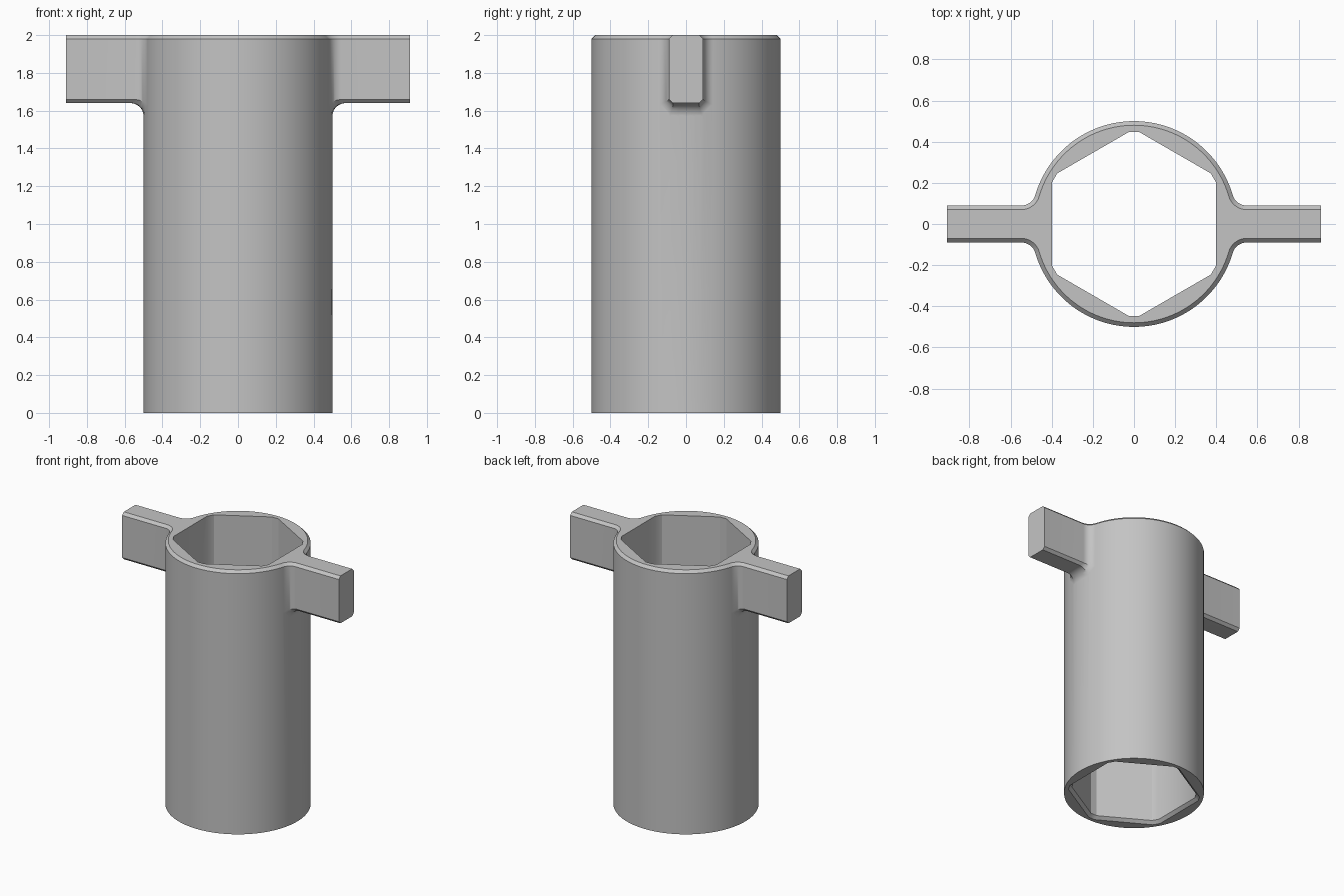
import bpy, bmesh
from math import sin, cos, acos, radians, pi
from mathutils import Vector

if "Cube" in bpy.data.objects:
    bpy.data.objects.remove(bpy.data.objects["Cube"], do_unlink=True)

HEIGHT, RADIUS, CHAMFER = 2.0, 0.5, 0.02
ARM_END, ARM_HALF, ARM_BOTTOM, FILLET = 0.91, 0.09, 1.64, 0.07

grey = bpy.data.materials.new("plain grey")
grey.use_nodes = True
grey.diffuse_color = (0.55, 0.55, 0.55, 1)
grey.node_tree.nodes["Principled BSDF"].inputs["Base Color"].default_value = grey.diffuse_color


def loft(name, rings):
    """Closed solid through rings with equal point counts."""
    bm = bmesh.new()
    loops = [[bm.verts.new(p) for p in ring] for ring in rings]
    for a, b in zip(loops, loops[1:]):
        for i in range(len(a)):
            j = (i + 1) % len(a)
            bm.faces.new((a[i], a[j], b[j], b[i]))
    bm.faces.new(loops[0])
    bm.faces.new(loops[-1])
    bmesh.ops.recalc_face_normals(bm, faces=bm.faces)
    mesh = bpy.data.meshes.new(name)
    bm.to_mesh(mesh)
    bm.free()
    mesh.materials.append(grey)
    ob = bpy.data.objects.new(name, mesh)
    bpy.context.collection.objects.link(ob)
    return ob


def ring(radius, z, angles):
    return [(radius * cos(a), radius * sin(a), z) for a in angles]


def combine(target, tool, operation):
    mod = target.modifiers.new(operation, 'BOOLEAN')
    mod.operation, mod.object, mod.solver = operation, tool, 'EXACT'
    bpy.context.view_layer.objects.active = target
    bpy.ops.object.modifier_apply(modifier=mod.name)
    bpy.data.objects.remove(tool, do_unlink=True)


# Round outer body with a chamfered top rim
round_angles = [2 * pi * i / 128 for i in range(128)]
socket = loft("socket_body", [ring(RADIUS, 0, round_angles),
                              ring(RADIUS, HEIGHT - CHAMFER, round_angles),
                              ring(RADIUS - CHAMFER, HEIGHT, round_angles)])

# Arm section: y, z, wall radius, fillet radius, outward offset direction
K = 0.4142
inner = ARM_HALF - CHAMFER
half = [(inner, HEIGHT, RADIUS - CHAMFER, FILLET + CHAMFER, 1, 0),
        (ARM_HALF, HEIGHT - CHAMFER, RADIUS, FILLET, 1, 0),
        (ARM_HALF, ARM_BOTTOM + CHAMFER, RADIUS, FILLET, 1, -K),
        (inner, ARM_BOTTOM, RADIUS, FILLET, K, -1),
        (inner / 2, ARM_BOTTOM, RADIUS, FILLET, K / 2, -1)]
section = half + [(0, ARM_BOTTOM, RADIUS, FILLET, 0, -1)]
section += [(-y, z, R, r, -my, mz) for y, z, R, r, my, mz in reversed(half)]


def fillet_point(item, t):
    """Point on a ball rolling between the arm (t=0) and the round wall (t=1)."""
    y, z, R, r, my, mz = item
    cy = y + r * my
    centre = Vector((((R + r) ** 2 - cy ** 2) ** 0.5, cy, z + r * mz))
    to_arm = Vector((0, -my, -mz))
    to_wall = Vector((-centre.x, -centre.y, 0)).normalized()
    ang = acos(to_arm.dot(to_wall))
    return centre + r * (to_arm * sin((1 - t) * ang) + to_wall * sin(t * ang)) / sin(ang)


# Two opposite arms, flared into the body
STEPS = 10
for side in (1, -1):
    rings = [[Vector((ARM_END, s[0], s[1])) for s in section]]
    rings += [[fillet_point(s, i / STEPS) for s in section] for i in range(STEPS + 1)]
    rings.append([Vector((p.x * 0.93, p.y * 0.93, p.z)) for p in rings[-1]])
    arm = loft("arm", [[(side * p.x, side * p.y, p.z) for p in r] for r in rings])
    combine(socket, arm, 'UNION')

# Six-sided bore with blunted corners and a lead-in at the bottom
BORE, LEAD = 0.447, 0.022
bore_angles = [radians(30 + 60 * k + d) for k in range(6) for d in (-3.4, 3.4)]
wide = BORE * (1 + LEAD / 0.4)
bore = loft("bore", [ring(wide, -0.1, bore_angles), ring(wide, 0, bore_angles),
                     ring(BORE, LEAD, bore_angles), ring(BORE, HEIGHT + 0.1, bore_angles)])
combine(socket, bore, 'DIFFERENCE')

# Clean coplanar seams, then smooth the curved walls only
bm = bmesh.new()
bm.from_mesh(socket.data)
bmesh.ops.remove_doubles(bm, verts=bm.verts, dist=0.0002)
bmesh.ops.dissolve_limit(bm, angle_limit=radians(0.3), verts=bm.verts, edges=bm.edges)
bm.to_mesh(socket.data)
bm.free()
bpy.ops.object.select_all(action='DESELECT')
socket.select_set(True)
bpy.context.view_layer.objects.active = socket
bpy.ops.object.shade_smooth_by_angle(angle=radians(30))
